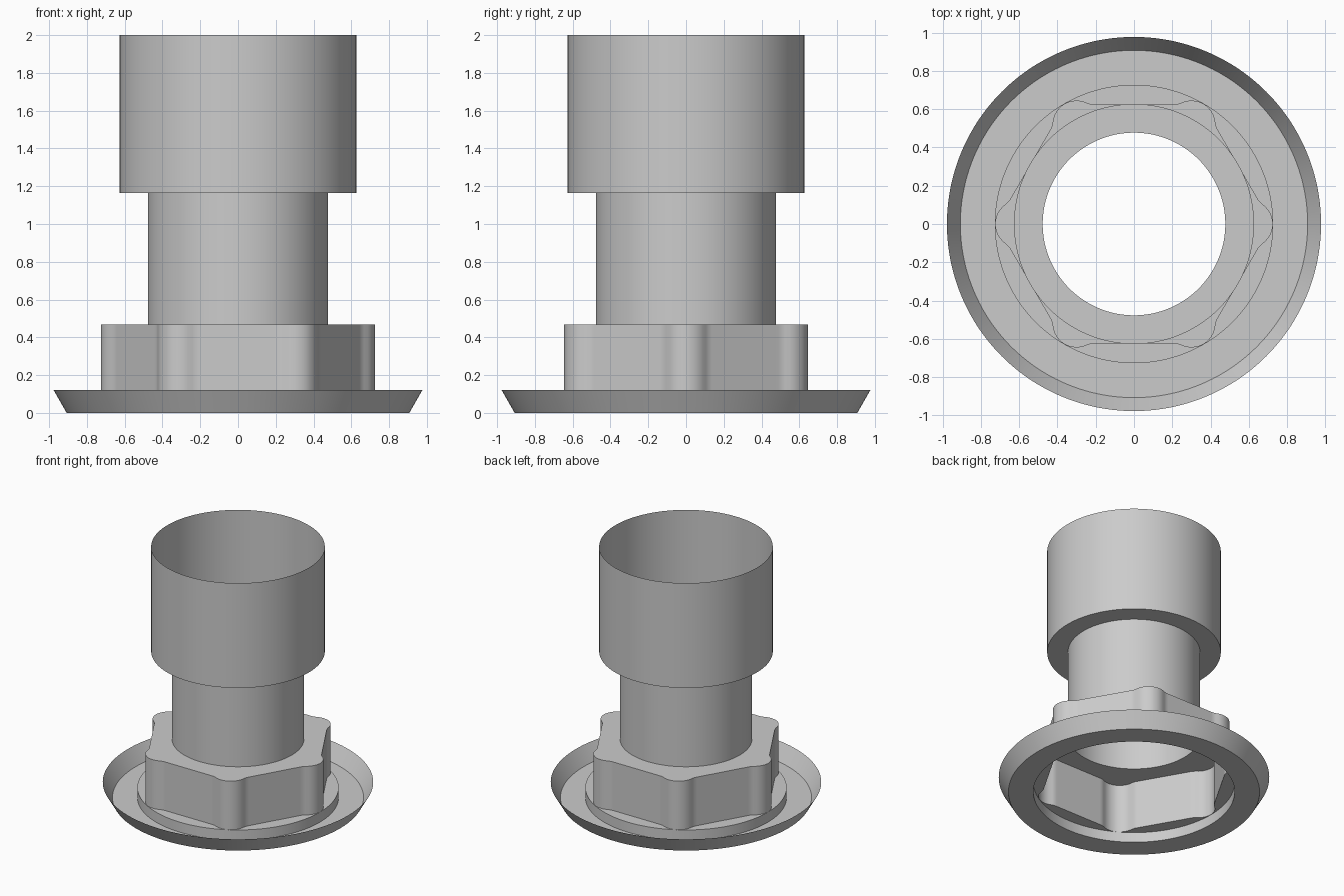
import bpy
import bmesh
from math import sin, cos, pi, radians, sqrt

if "Cube" in bpy.data.objects:
    bpy.data.objects.remove(bpy.data.objects["Cube"], do_unlink=True)

STEPS = 240
BORE, SLEEVE, COLLAR = 0.477, 0.627, 0.725

grey = bpy.data.materials.new("plain grey")
grey.use_nodes = True
grey.diffuse_color = (0.6, 0.6, 0.6, 1)
grey.node_tree.nodes["Principled BSDF"].inputs["Base Color"].default_value = (0.6, 0.6, 0.6, 1)


def hex_radius(angle):
    """Hexagon with a rounded lobe on each corner."""
    phi = (angle + pi / 6) % (pi / 3) - pi / 6
    flat = 0.625 / cos(pi / 6 - abs(phi))
    lobe = 0.6 * cos(phi) + sqrt(max(0, 0.125 ** 2 - (0.6 * sin(phi)) ** 2))
    return (flat + lobe + sqrt((flat - lobe) ** 2 + 2e-5)) / 2


def shell(name, profile):
    """Open skin through rings; each ring is (radius or radius function, z)."""
    bm = bmesh.new()
    rings = []
    for radius, z in profile:
        ring = []
        for i in range(STEPS):
            a = 2 * pi * i / STEPS
            r = radius(a) if callable(radius) else radius
            ring.append(bm.verts.new((r * cos(a), r * sin(a), z)))
        rings.append(ring)
    for upper, lower in zip(rings, rings[1:]):
        for i in range(STEPS):
            j = (i + 1) % STEPS
            bm.faces.new((upper[i], lower[i], lower[j], upper[j]))
    mesh = bpy.data.meshes.new(name)
    bm.to_mesh(mesh)
    bm.free()
    mesh.materials.append(grey)
    obj = bpy.data.objects.new(name, mesh)
    bpy.context.collection.objects.link(obj)
    bpy.ops.object.select_all(action="DESELECT")
    obj.select_set(True)
    bpy.context.view_layer.objects.active = obj
    bpy.ops.object.shade_smooth_by_angle(angle=radians(30))
    return obj


# Wide open sleeve with its underside ledge
shell("upper_sleeve", [(SLEEVE, 2.0), (SLEEVE, 1.165), (BORE, 1.165)])
# Narrow tube
shell("neck_tube", [(BORE, 1.165), (BORE, 0.467)])
# Hollow hexagonal grip with lobed corners
shell("hex_grip", [(BORE, 0.467), (hex_radius, 0.467), (hex_radius, 0.08)])
# Raised collar, flat base ring and flared rim
shell("base_flange", [(hex_radius, 0.08), (COLLAR + 0.002, 0.08), (COLLAR + 0.002, 0),
                      (0.907, 0), (0.977, 0.122)])
